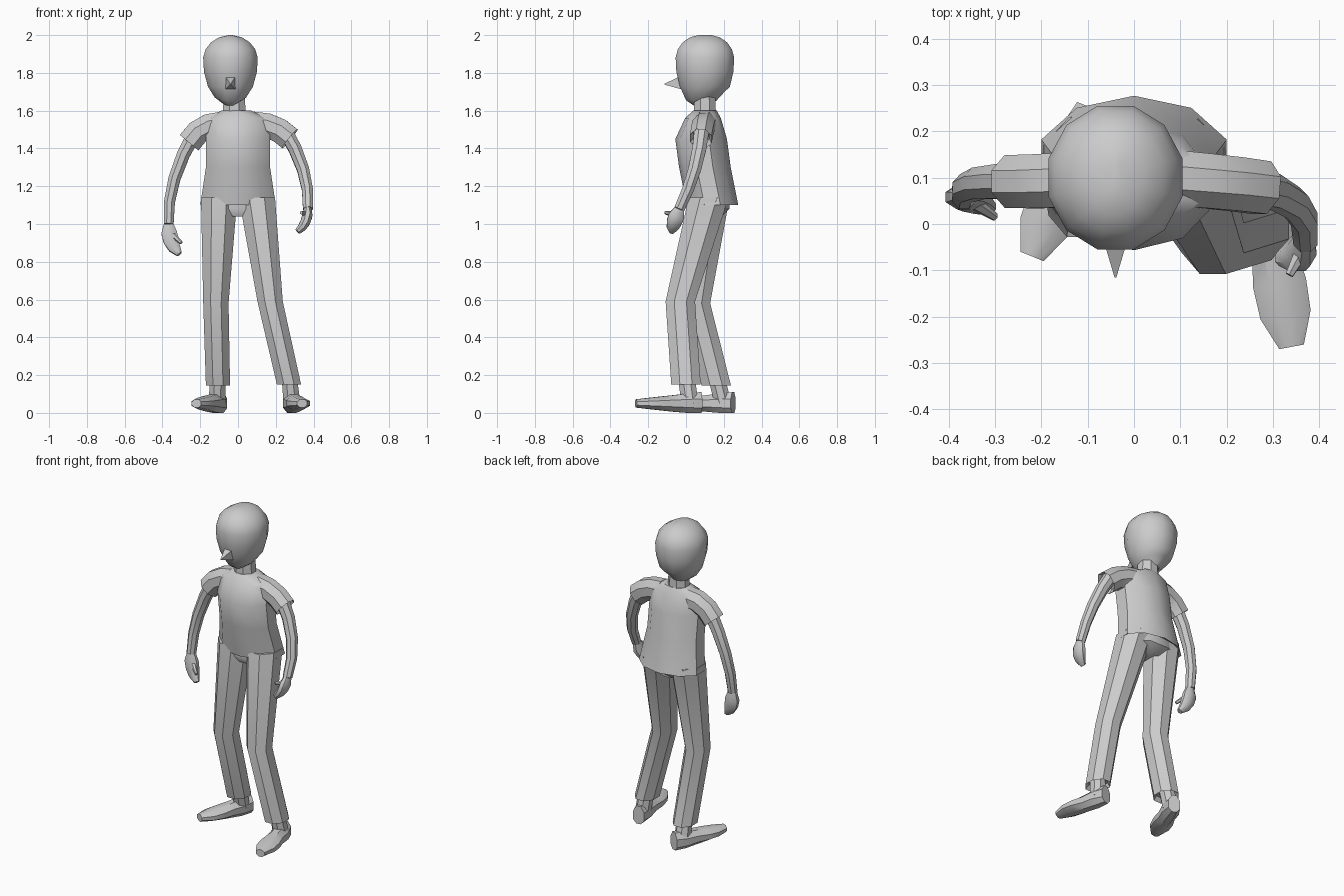
import bpy, bmesh, math
from mathutils import Vector

cube = bpy.data.objects.get("Cube")
if cube:
    bpy.data.objects.remove(cube, do_unlink=True)

X, Y, Z = Vector((1, 0, 0)), Vector((0, 1, 0)), Vector((0, 0, 1))

grey = bpy.data.materials.new("plain_grey")
grey.use_nodes = True
colour = (0.6, 0.6, 0.6, 1)
grey.diffuse_color = colour
grey.node_tree.nodes["Principled BSDF"].inputs["Base Color"].default_value = colour


def bend(start, middle, end, t):
    """Point at fraction t of a quadratic curve."""
    start, middle, end = Vector(start), Vector(middle), Vector(end)
    return start.lerp(middle, t).lerp(middle.lerp(end, t), t)


def bend_path(start, middle, end, count):
    return [bend(start, middle, end, i / (count - 1)) for i in range(count)]


def taper(first, last, count):
    """Radius pairs changing evenly from first to last."""
    first, last = Vector(first), Vector(last)
    return [first.lerp(last, i / (count - 1)) for i in range(count)]


def loft(name, points, sizes, sides=8, across=X, level=False, open_end=False):
    """Skin a closed tube over a path; each size is a pair of radii."""
    points = [Vector(p) for p in points]
    sizes = [Vector(s) for s in sizes]
    tangents = []
    for i in range(len(points)):
        ahead = points[min(i + 1, len(points) - 1)]
        behind = points[max(i - 1, 0)]
        tangents.append(Z if level else (ahead - behind).normalized())
    if open_end:
        # fold the last ring inwards to leave a hem
        inward = (points[-2] - points[-1]).normalized()
        points.append(points[-1] + inward * 0.03)
        sizes.append(sizes[-1] * 0.75)
        tangents.append(tangents[-1])

    bm = bmesh.new()
    loops = []
    grow = 1 / math.cos(math.pi / sides)
    for point, size, tangent in zip(points, sizes, tangents):
        u = (across - tangent * across.dot(tangent)).normalized()
        v = tangent.cross(u)
        loop = []
        for k in range(sides):
            angle = math.tau * (k + 0.5) / sides
            p = point + (u * size[0] * math.cos(angle) + v * size[1] * math.sin(angle)) * grow
            p.z = max(p.z, 0)
            loop.append(bm.verts.new(p))
        loops.append(loop)
    for lower, upper in zip(loops, loops[1:]):
        for k in range(sides):
            following = (k + 1) % sides
            bm.faces.new((lower[k], lower[following], upper[following], upper[k]))
    bm.faces.new(loops[0][::-1])
    bm.faces.new(loops[-1])
    bmesh.ops.recalc_face_normals(bm, faces=bm.faces)
    mesh = bpy.data.meshes.new(name)
    bm.to_mesh(mesh)
    bm.free()
    mesh.materials.append(grey)
    obj = bpy.data.objects.new(name, mesh)
    bpy.context.collection.objects.link(obj)
    bpy.ops.object.select_all(action='DESELECT')
    obj.select_set(True)
    bpy.context.view_layer.objects.active = obj
    bpy.ops.object.shade_smooth_by_angle(angle=math.radians(35))
    return obj


def build_arm(side, shoulder, elbow, wrist, palm, fingertip, thumb_tip, flat_axis):
    loft(side + "_arm", bend_path(shoulder, elbow, wrist, 5),
         taper((0.038, 0.04), (0.026, 0.028), 5))

    # Sleeve from inside the shirt to just below the shoulder
    cuff = bend(shoulder, elbow, wrist, 0.13)
    inner = Vector((math.copysign(0.08, cuff.x), 0.1, 1.53))
    top = Vector((math.copysign(0.2, cuff.x), 0.09, 1.53))
    loft(side + "_sleeve", bend_path(inner, top, cuff, 4),
         taper((0.06, 0.065), (0.057, 0.064), 4), across=Y, open_end=True)

    # Hand: flat palm narrowing to the fingers, with a thumb
    widths = (0.026, 0.042, 0.04, 0.032, 0.015)
    loft(side + "_hand", bend_path(wrist, palm, fingertip, len(widths)),
         [(w, 0.01 + w * 0.4) for w in widths], across=flat_axis)
    thumb_root = bend(wrist, palm, fingertip, 0.2)
    loft(side + "_thumb", [thumb_root, thumb_tip],
         taper((0.016, 0.016), (0.008, 0.008), 2), sides=6)


def build_leg(side, hip, knee, cuff, heel, toe):
    loft(side + "_trouser_leg", [hip, knee, cuff],
         [(0.096, 0.106), (0.067, 0.078), (0.064, 0.078)], level=True, open_end=True)

    # Shoe: wide at the ball of the foot and lower towards the toe
    heel, toe = Vector(heel), Vector(toe)
    widths = (0.035, 0.05, 0.047, 0.058, 0.055, 0.027)
    last = len(widths) - 1
    path = [heel.lerp(toe, i / last) for i in range(last + 1)]
    loft(side + "_shoe", path, [(w, 0.06 - 0.038 * i / last) for i, w in enumerate(widths)])
    loft(side + "_ankle", [Vector(cuff) + Z * 0.05, heel.lerp(toe, 0.17)],
         taper((0.04, 0.045), (0.045, 0.045), 2), level=True)


# Head: an egg, longer below its widest level than above, with a dropped chin
centres, radii = [], []
for degrees in range(-75, 90, 20):
    angle = math.radians(degrees)
    height = 0.13 if degrees > 0 else 0.25
    centres.append((-0.04, 0.1, 1.87 + height * math.sin(angle)))
    width = 0.145 * math.cos(angle)
    radii.append((width, width * 0.9 + 0.025))
head = loft("head", centres, radii, sides=12, level=True)
for vertex in head.data.vertices:
    if vertex.co.z < 1.7:
        vertex.co.z += (vertex.co.y - 0.05) * 0.2

# Nose and neck
loft("nose", [(-0.04, 0, 1.75), (-0.04, -0.115, 1.74)],
     taper((0.035, 0.045), (0.002, 0.002), 2), sides=4)
loft("neck", [(-0.02, 0.1, 1.53), (-0.02, 0.1, 1.68)],
     taper((0.065, 0.06), (0.055, 0.055), 2), level=True)

# Shirt body, from collar to hem
loft("shirt", [(-0.01, 0.1, 1.6), (0, 0.09, 1.56), (0, 0.08, 1.45), (0, 0.1, 1.3), (0, 0.14, 1.1)],
     [(0.08, 0.06), (0.16, 0.09), (0.17, 0.13), (0.17, 0.13), (0.2, 0.13)],
     sides=10, level=True, open_end=True)

# Hips under the hem
loft("hips", [(0, 0.13, 1.15), (0, 0.13, 1.08), (0, 0.12, 1.04)],
     [(0.16, 0.1), (0.16, 0.1), (0.06, 0.07)], level=True)

# Arms
build_arm("right", shoulder=(-0.22, 0.09, 1.5), elbow=(-0.38, 0.1, 1.23), wrist=(-0.367, 0.06, 1),
          palm=(-0.37, 0.06, 0.9), fingertip=(-0.31, 0.035, 0.84),
          thumb_tip=(-0.3, 0.015, 0.9), flat_axis=X)
build_arm("left", shoulder=(0.24, 0.085, 1.51), elbow=(0.385, 0.065, 1.28), wrist=(0.37, -0.035, 1.08),
          palm=(0.37, -0.07, 1), fingertip=(0.315, -0.075, 0.96),
          thumb_tip=(0.335, -0.11, 1.06), flat_axis=Y)

# Legs
build_leg("right", hip=(-0.1, 0.125, 1.14), knee=(-0.117, 0.05, 0.58), cuff=(-0.106, 0.16, 0.145),
          heel=(-0.09, 0.25, 0.05), toe=(-0.22, -0.07, 0.05))
build_leg("left", hip=(0.1, 0.12, 1.14), knee=(0.17, -0.03, 0.59), cuff=(0.27, 0, 0.15),
          heel=(0.275, 0.08, 0.05), toe=(0.34, -0.265, 0.05))
